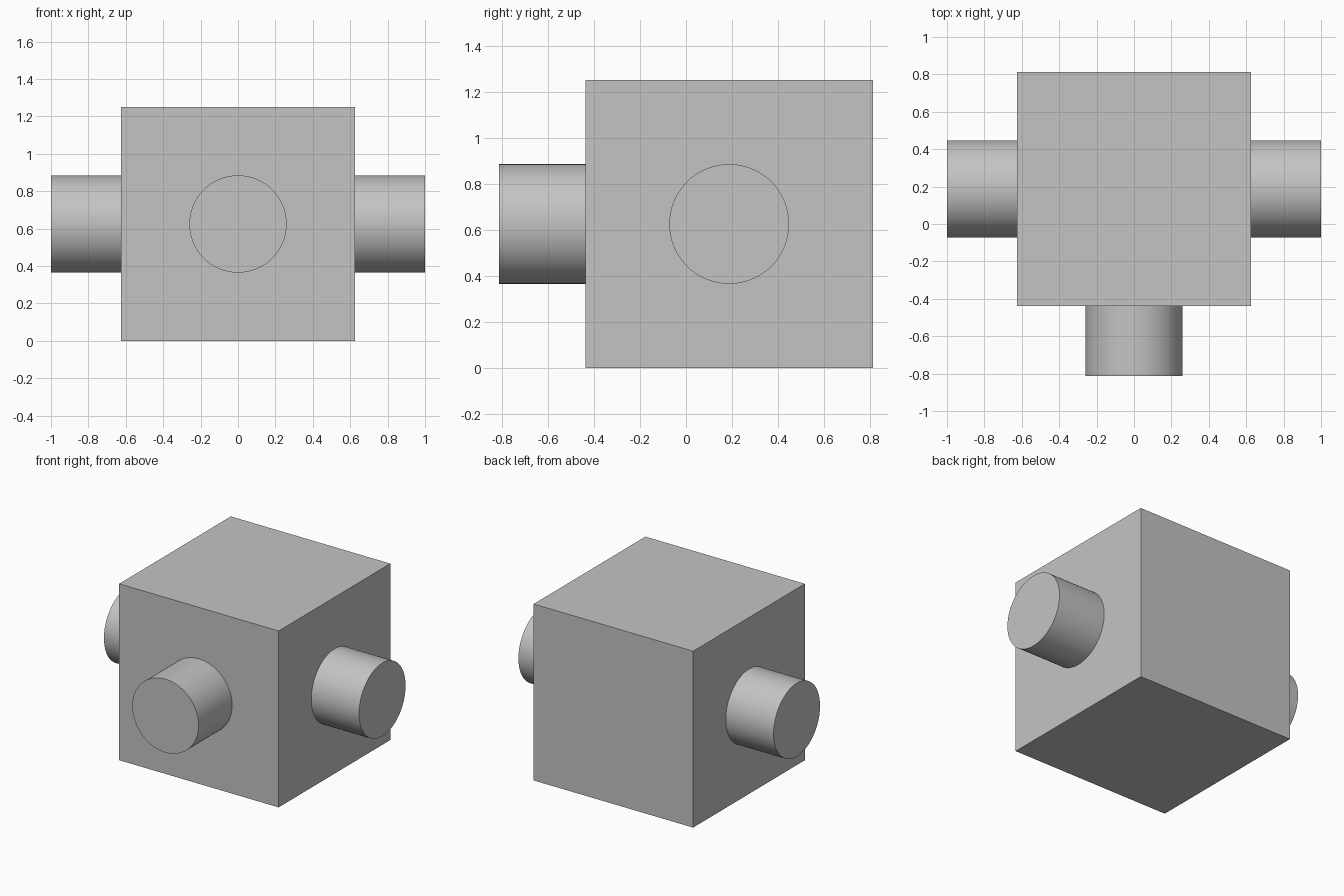
import bpy
import math
from mathutils import Vector

default = bpy.data.objects.get("Cube")
if default:
    bpy.data.objects.remove(default, do_unlink=True)

# Single plain grey for every part
GREY = (0.55, 0.55, 0.55, 1.0)
grey = bpy.data.materials.new("light_grey")
grey.use_nodes = True
grey.diffuse_color = GREY
grey.node_tree.nodes["Principled BSDF"].inputs["Base Color"].default_value = GREY

SIDE = 1.25
RADIUS = 0.26
REACH = 0.375
CENTRE = Vector((0, 0.1875, SIDE / 2))


def finish(name):
    obj = bpy.context.object
    obj.name = name
    obj.data.materials.append(grey)
    return obj


def add_stub(name, direction):
    """Round stub standing out of the block along a direction."""
    direction = Vector(direction)
    overlap = 0.02
    middle = CENTRE + direction * (SIDE / 2 + (REACH - overlap) / 2)
    bpy.ops.mesh.primitive_cylinder_add(
        vertices=96, radius=RADIUS, depth=REACH + overlap, location=middle,
        rotation=direction.to_track_quat('Z', 'Y').to_euler())
    finish(name)
    bpy.ops.object.shade_smooth_by_angle(angle=math.radians(30))


# Cubic body
bpy.ops.mesh.primitive_cube_add(size=SIDE, location=CENTRE)
finish("body_block")

# Stubs on both sides and the front
add_stub("left_stub", (1, 0, 0))
add_stub("right_stub", (-1, 0, 0))
add_stub("front_stub", (0, -1, 0))
